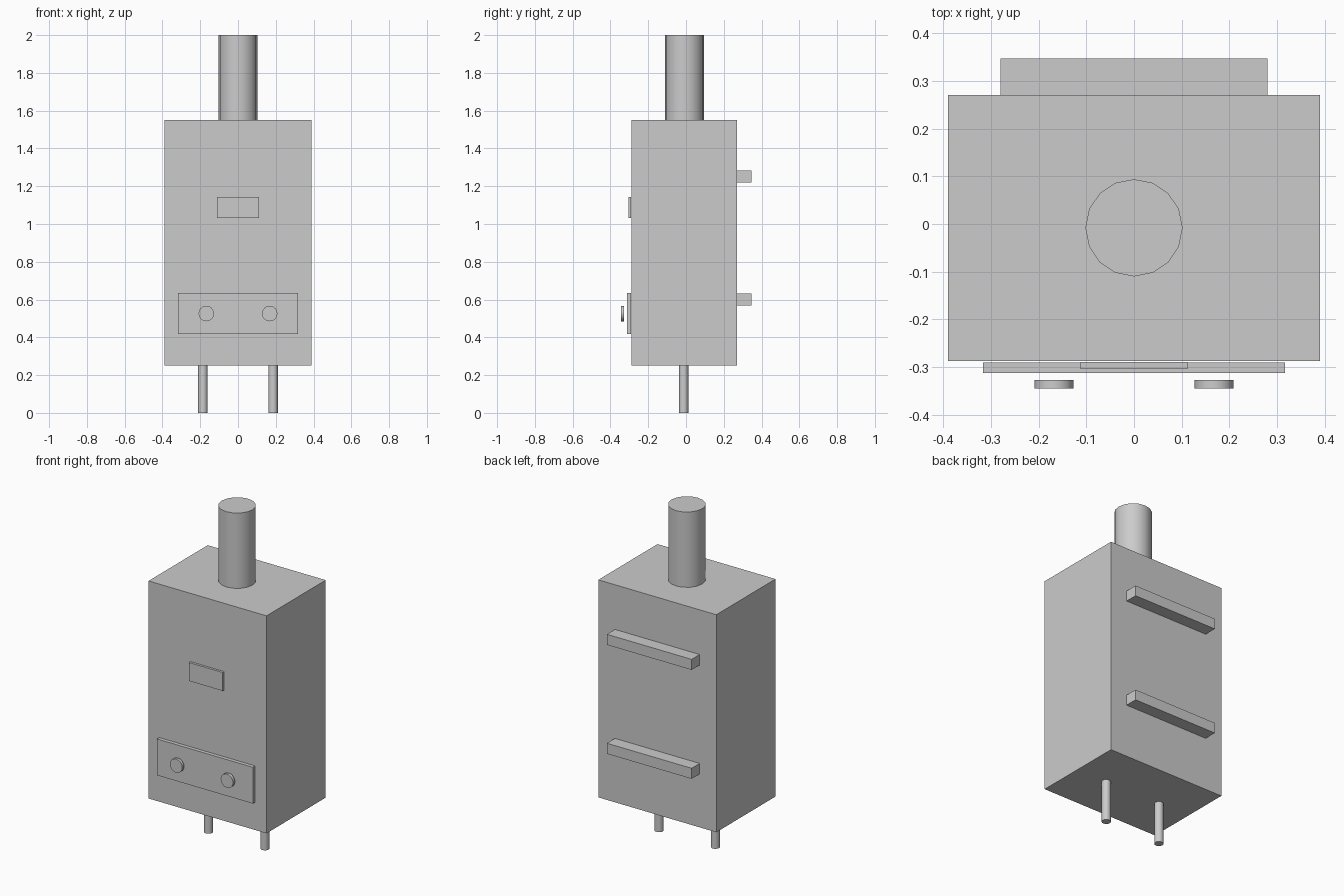
import bpy
import math

if "Cube" in bpy.data.objects:
    bpy.data.objects.remove(bpy.data.objects["Cube"])

grey = bpy.data.materials.new("light grey")
grey.diffuse_color = (0.6, 0.6, 0.6, 1)
grey.use_nodes = True
grey.node_tree.nodes["Principled BSDF"].inputs["Base Color"].default_value = grey.diffuse_color


def finish(name):
    ob = bpy.context.object
    ob.name = name
    ob.data.materials.append(grey)
    return ob


def box(name, x, y, z):
    """Box from (min, max) pairs on each axis."""
    bpy.ops.mesh.primitive_cube_add(size=1, location=[sum(r) / 2 for r in (x, y, z)])
    ob = finish(name)
    size = [r[1] - r[0] for r in (x, y, z)]
    for v in ob.data.vertices:
        v.co = [c * s for c, s in zip(v.co, size)]


def cylinder(name, centre, radius, depth, rot=(0, 0, 0), sides=16):
    bpy.ops.mesh.primitive_cylinder_add(vertices=sides, radius=radius, depth=depth,
                                        location=centre, rotation=rot)
    finish(name)
    bpy.ops.object.shade_smooth_by_angle(angle=math.radians(40))


# Boiler casing and flue
box("casing", (-0.39, 0.39), (-0.288, 0.271), (0.25, 1.55))
cylinder("flue", (0, -0.008, 1.775), 0.102, 0.45)

# Front plates
box("control_panel", (-0.317, 0.317), (-0.313, -0.291), (0.418, 0.635))
box("display", (-0.112, 0.112), (-0.304, -0.290), (1.033, 1.143))

# Wall rails at the back
for name, z in (("lower_rail", 0.569), ("upper_rail", 1.22)):
    box(name, (-0.28, 0.28), (0.27, 0.347), (z, z + 0.063))

# Knobs and pipes, left and right
for side, s in (("left", -1), ("right", 1)):
    cylinder(side + "_knob", (s * 0.168, -0.336, 0.526), 0.041, 0.018,
             (math.pi / 2, 0, 0))
    cylinder(side + "_pipe", (s * 0.186, -0.012, 0.125), 0.025, 0.25)
